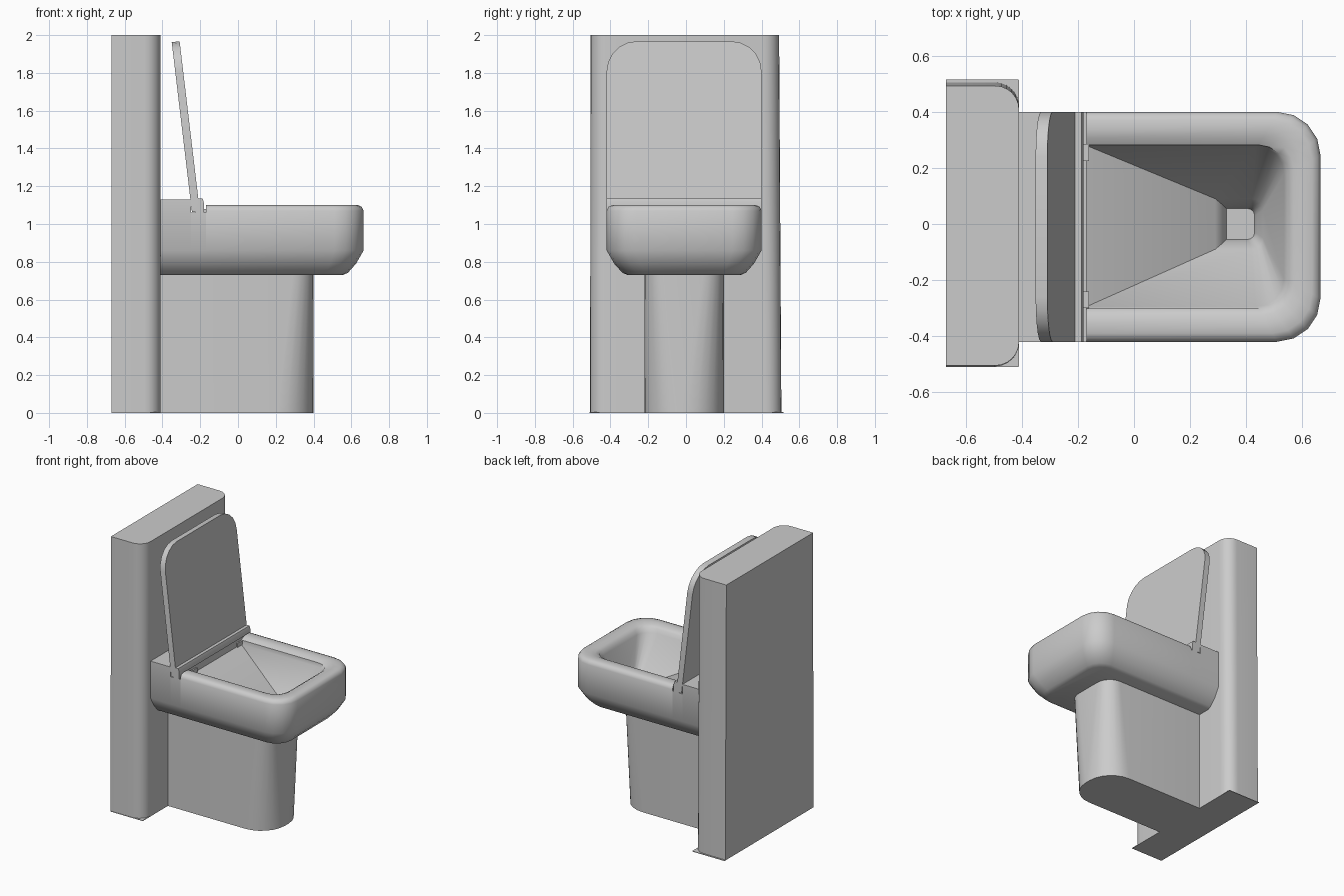
import bpy, bmesh, math
from mathutils import Vector

cube = bpy.data.objects.get("Cube")
if cube:
    bpy.data.objects.remove(cube, do_unlink=True)

mat = bpy.data.materials.new("ceramic_grey")
mat.use_nodes = True
GREY = (0.6, 0.6, 0.6, 1)
mat.diffuse_color = GREY
mat.node_tree.nodes["Principled BSDF"].inputs["Base Color"].default_value = GREY


def outline(x0, x1, y0, y1, r, n=4):
    """Plan shape: square at the x0 end, rounded corners at the x1 end."""
    pts = [(x0, y0)]
    for cy, start in ((y0 + r, -90), (y1 - r, 0)):
        for i in range(n + 1):
            a = math.radians(start + 90 * i / n)
            pts.append((x1 - r + r * math.cos(a), cy + r * math.sin(a)))
    return pts + [(x0, y1)]


def loft(name, rings, smooth=50):
    """Skin a stack of equal-length point rings and cap both ends."""
    bm = bmesh.new()
    rows = [[bm.verts.new(p) for p in ring] for ring in rings]
    n = len(rows[0])
    for a, b in zip(rows, rows[1:]):
        for i in range(n):
            j = (i + 1) % n
            bm.faces.new((a[i], a[j], b[j], b[i]))
    bm.faces.new(rows[0])
    bm.faces.new(rows[-1])
    bmesh.ops.recalc_face_normals(bm, faces=bm.faces)
    mesh = bpy.data.meshes.new(name)
    bm.to_mesh(mesh)
    bm.free()
    obj = bpy.data.objects.new(name, mesh)
    bpy.context.collection.objects.link(obj)
    mesh.materials.append(mat)
    bpy.ops.object.select_all(action='DESELECT')
    obj.select_set(True)
    bpy.context.view_layer.objects.active = obj
    bpy.ops.object.shade_smooth_by_angle(angle=math.radians(smooth))
    return obj


def at(z, pts):
    return [(x, y, z) for x, y in pts]


def block(name, profile, y0, y1):
    """Extrude an x-z profile across the width."""
    return loft(name, [[(x, y, z) for x, z in profile] for y in (y0, y1)], 20)


LEFT, RIGHT = 0.40, -0.42
WALL, HINGE = -0.41, -0.17

# Cistern column with a thin square foot
loft("cistern", [at(0, outline(-0.67, WALL, -0.508, 0.505, 0.085, 6)),
                 at(2, outline(-0.67, WALL, -0.505, 0.493, 0.085, 6))])
loft("cistern_foot", [at(z, outline(-0.67, WALL, -0.51, 0.515, 0.002, 1))
                      for z in (0, 0.004)], 20)

# Pedestal, its front corners rounder at the floor
loft("pedestal", [at(0, outline(WALL, 0.40, -0.22, 0.20, 0.19, 6)),
                  at(0.74, outline(WALL, 0.40, -0.22, 0.20, 0.11, 6))])

# Bowl: outer shell, rim, then the funnel down to the drain
shell = [(0.73, 0.11), (0.742, 0.083), (0.79, 0.04), (0.86, 0), (1.07, 0),
         (1.091, 0.01), (1.10, 0.03), (1.10, 0.065), (1.093, 0.095), (1.08, 0.118)]
rings = [at(z, outline(HINGE, 0.665 - d, RIGHT + d, LEFT - d, 0.155 - 0.45 * d))
         for z, d in shell]
rings += [at(1.05, outline(HINGE, 0.535, -0.295, 0.28, 0.10)),
          at(0.83, outline(0.29, 0.46, -0.09, 0.09, 0.04)),
          at(0.79, outline(0.32, 0.44, -0.065, 0.065, 0.03)),
          at(0.75, outline(0.33, 0.43, -0.055, 0.055, 0.025))]
loft("bowl", rings)

# Rear body: the same rounded underside, with a lower slot for the lid
under = shell[:4]
for name, x0, x1, top in (("rear_deck", WALL, -0.25, 1.13),
                          ("lid_slot", -0.25, HINGE, 1.06)):
    section = [(RIGHT + d, z) for z, d in under] + [(RIGHT, top), (LEFT, top)]
    section += [(LEFT - d, z) for z, d in reversed(under)]
    loft(name, [[(x, y, z) for y, z in section] for x in (x0, x1)])

# Hinge bar and its two small tabs
block("hinge_bar", [(-0.225, 1.06), (-0.18, 1.06), (-0.18, 1.11),
                    (-0.187, 1.135), (-0.21, 1.135)], RIGHT, LEFT)
tab = [(-0.18, 1.05), (-0.16, 1.05), (-0.16, 1.08), (-0.18, 1.08)]
for side, y in (("right", -0.30), ("left", 0.225)):
    block("hinge_tab_" + side, tab, y, y + 0.06)

# Raised lid, leaning back toward the cistern
base = Vector((-0.223, 0, 1.065))
up = Vector((-0.107, 0, 0.9))
length = up.length
up.normalize()
normal = Vector((up.z, 0, -up.x))
shape = outline(0, length, RIGHT, LEFT, 0.16, 5)
loft("lid", [[base + up * u + normal * t + Vector((0, y, 0)) for u, y in shape]
             for t in (-0.021, 0.021)])
